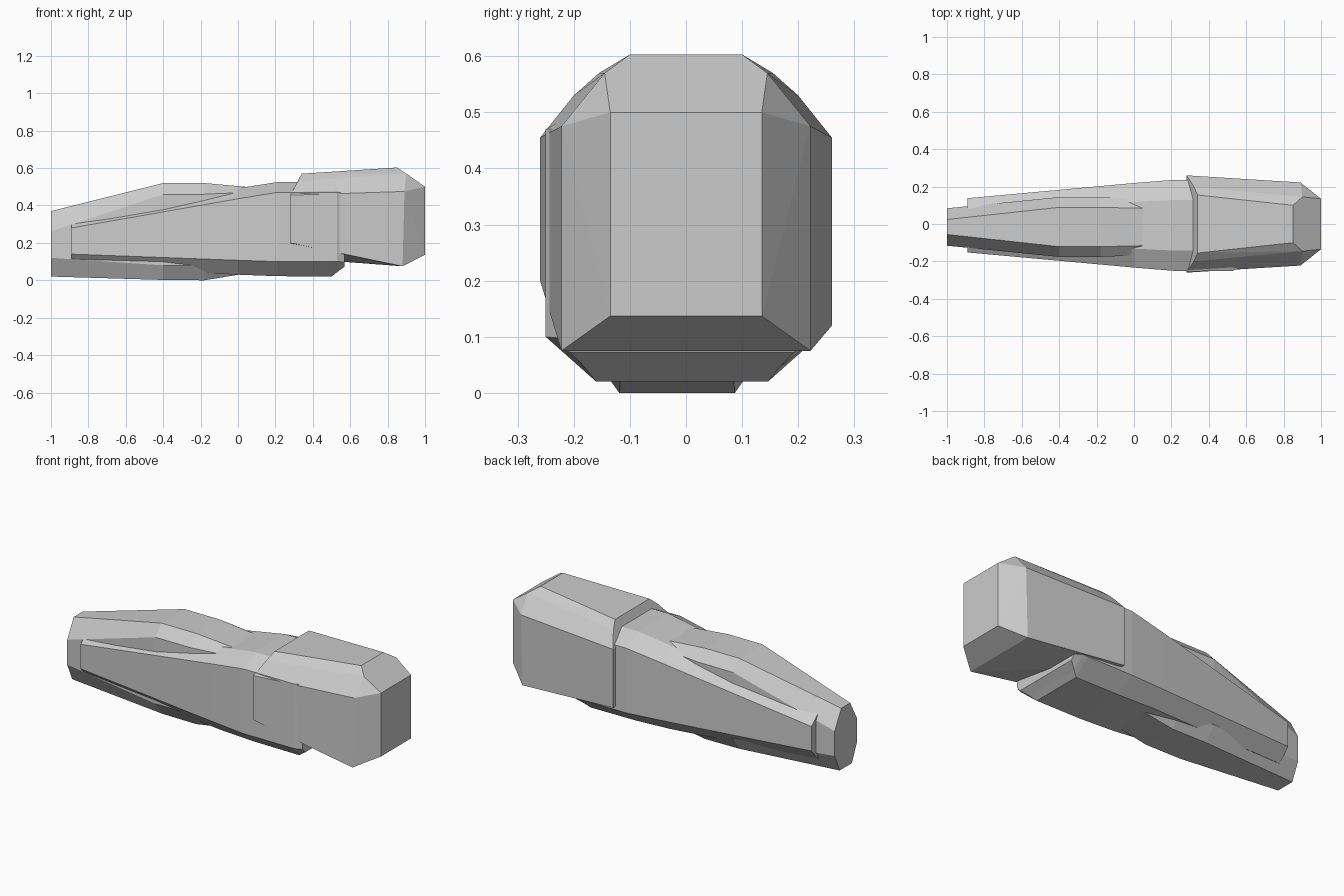
import bpy, bmesh


def make_object(name, bm):
    bmesh.ops.recalc_face_normals(bm, faces=bm.faces)
    mesh = bpy.data.meshes.new(name)
    bm.to_mesh(mesh)
    bm.free()
    obj = bpy.data.objects.new(name, mesh)
    bpy.context.collection.objects.link(obj)
    return obj


def loft(name, sections, y_offset):
    """Skin eight-sided sections: x, side half-width, top half-width,
    bottom half-width, top z, shoulder z, lower edge z, bottom z."""
    bm = bmesh.new()
    rings = []
    for x, side, top, bottom, z_top, z_shoulder, z_low, z_bottom in sections:
        half = [(top, z_top), (side, z_shoulder), (side, z_low), (bottom, z_bottom)]
        outline = half + [(-w, z) for w, z in reversed(half)]
        rings.append([bm.verts.new((x, w + y_offset, z)) for w, z in outline])
    for a, b in zip(rings, rings[1:]):
        for i in range(8):
            j = (i + 1) % 8
            bm.faces.new((a[i], a[j], b[j], b[i]))
    bm.faces.new(rings[0])
    bm.faces.new(rings[-1])
    return make_object(name, bm)


# Narrow inner core, visible at the nose, spine and keel
loft("inner_core", [
    (-1.00, 0.100, 0.040, 0.055, 0.370, 0.262, 0.120, 0.020),
    (-0.40, 0.160, 0.105, 0.103, 0.520, 0.460, 0.080, 0.002),
    (-0.18, 0.160, 0.105, 0.103, 0.520, 0.460, 0.080, 0.000),
    (0.04, 0.150, 0.100, 0.100, 0.500, 0.470, 0.100, 0.036),
    (0.25, 0.120, 0.080, 0.080, 0.470, 0.440, 0.150, 0.080),
], -0.016)

# Wider outer hull that grows toward the rear block
loft("outer_hull", [
    (-0.89, 0.145, 0.070, 0.080, 0.342, 0.280, 0.140, 0.070),
    (0.00, 0.226, 0.125, 0.150, 0.492, 0.436, 0.107, 0.030),
    (0.21, 0.243, 0.135, 0.153, 0.525, 0.470, 0.100, 0.022),
    (0.50, 0.243, 0.135, 0.153, 0.525, 0.470, 0.100, 0.020),
    (0.53, 0.243, 0.135, 0.172, 0.525, 0.470, 0.100, 0.044),
    (0.57, 0.222, 0.135, 0.200, 0.520, 0.470, 0.098, 0.073),
], -0.007)

# Faceted rear block with sloped rear edges
bm = bmesh.new()
half_points = [
    (0.34, 0.155, 0.570), (0.32, 0.200, 0.530), (0.28, 0.260, 0.455),
    (0.85, 0.100, 0.603), (0.90, 0.145, 0.570), (0.89, 0.222, 0.475),
    (0.88, 0.222, 0.075),
    (1.00, 0.135, 0.500), (1.00, 0.135, 0.137),
]
for x, y, z in half_points:
    for side in (-1, 1):
        bm.verts.new((x, side * y, z))
# Uneven lower front corners
bm.verts.new((0.28, -0.26, 0.20))
bm.verts.new((0.28, 0.26, 0.12))
bmesh.ops.convex_hull(bm, input=bm.verts)
bmesh.ops.dissolve_limit(bm, angle_limit=0.03, verts=bm.verts, edges=bm.edges)
make_object("rear_block", bm)
